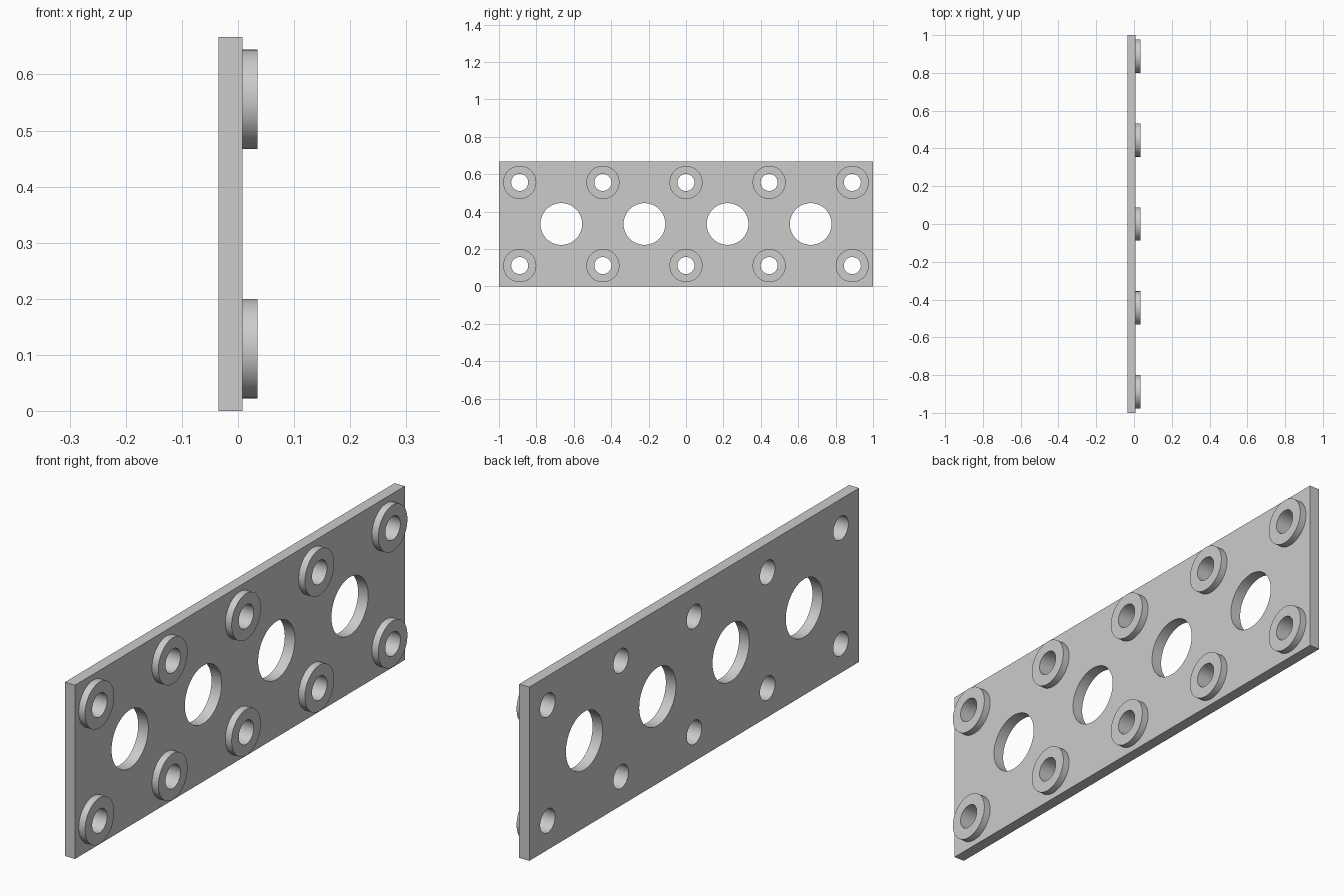
import bpy, bmesh, math
from mathutils import Matrix, Vector

cube = bpy.data.objects.get("Cube")
if cube:
    bpy.data.objects.remove(cube)

LENGTH, HEIGHT = 2.0, 0.667
BACK, FACE, BOSS_TOP = -0.035, 0.008, 0.035
PITCH, SEGMENTS = 0.4445, 64
BOSS_R, BOLT_R, WINDOW_R = 0.0885, 0.0455, 0.1115
MID = HEIGHT / 2

bolt_centres = [(PITCH * i, MID + s * PITCH / 2) for i in range(-2, 3) for s in (-1, 1)]
window_centres = [(PITCH * (i + 0.5), MID) for i in range(-2, 2)]

grey = bpy.data.materials.new("plain grey")
grey.use_nodes = True
colour = (0.6, 0.6, 0.6, 1)
grey.diffuse_color = colour
grey.node_tree.nodes["Principled BSDF"].inputs["Base Color"].default_value = colour


def make_object(name, bm):
    mesh = bpy.data.meshes.new(name)
    bmesh.ops.recalc_face_normals(bm, faces=bm.faces)
    bm.to_mesh(mesh)
    bm.free()
    mesh.materials.append(grey)
    obj = bpy.data.objects.new(name, mesh)
    bpy.context.collection.objects.link(obj)
    return obj


def activate(obj):
    bpy.ops.object.select_all(action="DESELECT")
    obj.select_set(True)
    bpy.context.view_layer.objects.active = obj


def add_drill(bm, y, z, radius):
    place = Matrix.Translation((0, y, z)) @ Matrix.Rotation(math.pi / 2, 4, "Y")
    bmesh.ops.create_cone(bm, cap_ends=True, segments=SEGMENTS, radius1=radius,
                          radius2=radius, depth=0.3, matrix=place)


# Flat plate
bm = bmesh.new()
size = Matrix.Diagonal((FACE - BACK, LENGTH, HEIGHT, 1))
bmesh.ops.create_cube(bm, size=1, matrix=Matrix.Translation(((FACE + BACK) / 2, 0, MID)) @ size)
plate = make_object("plate", bm)

# Drills for the bolt holes and the large round windows
bm = bmesh.new()
for y, z in bolt_centres:
    add_drill(bm, y, z, BOLT_R)
for y, z in window_centres:
    add_drill(bm, y, z, WINDOW_R)
drills = make_object("hole_cutter", bm)
drills.hide_render = True

cut = plate.modifiers.new("holes", "BOOLEAN")
cut.operation = "DIFFERENCE"
cut.solver = "EXACT"
cut.object = drills
activate(plate)
bpy.ops.object.modifier_apply(modifier=cut.name)
bpy.data.objects.remove(drills)
bpy.ops.object.shade_smooth_by_angle(angle=math.radians(30))

# Raised ring around each bolt hole, spun from an open profile
profile = [(FACE, BOSS_R), (BOSS_TOP, BOSS_R), (BOSS_TOP, BOLT_R), (FACE, BOLT_R)]
for number, (y, z) in enumerate(bolt_centres, 1):
    bm = bmesh.new()
    verts = [bm.verts.new((x, y + r, z)) for x, r in profile]
    edges = [bm.edges.new(pair) for pair in zip(verts, verts[1:])]
    bmesh.ops.spin(bm, geom=verts + edges, cent=Vector((0, y, z)), axis=(1, 0, 0),
                   angle=math.tau, steps=SEGMENTS, use_merge=True)
    bmesh.ops.remove_doubles(bm, verts=bm.verts, dist=0.0001)
    # Close the seat so that normals are consistent, then open it again
    rims = [e for e in bm.edges if e.is_boundary]
    seat = bmesh.ops.bridge_loops(bm, edges=rims)["faces"]
    bmesh.ops.recalc_face_normals(bm, faces=bm.faces)
    boss = make_object(f"boss_ring_{number}", bm)
    activate(boss)
    bpy.ops.object.shade_smooth_by_angle(angle=math.radians(30))
